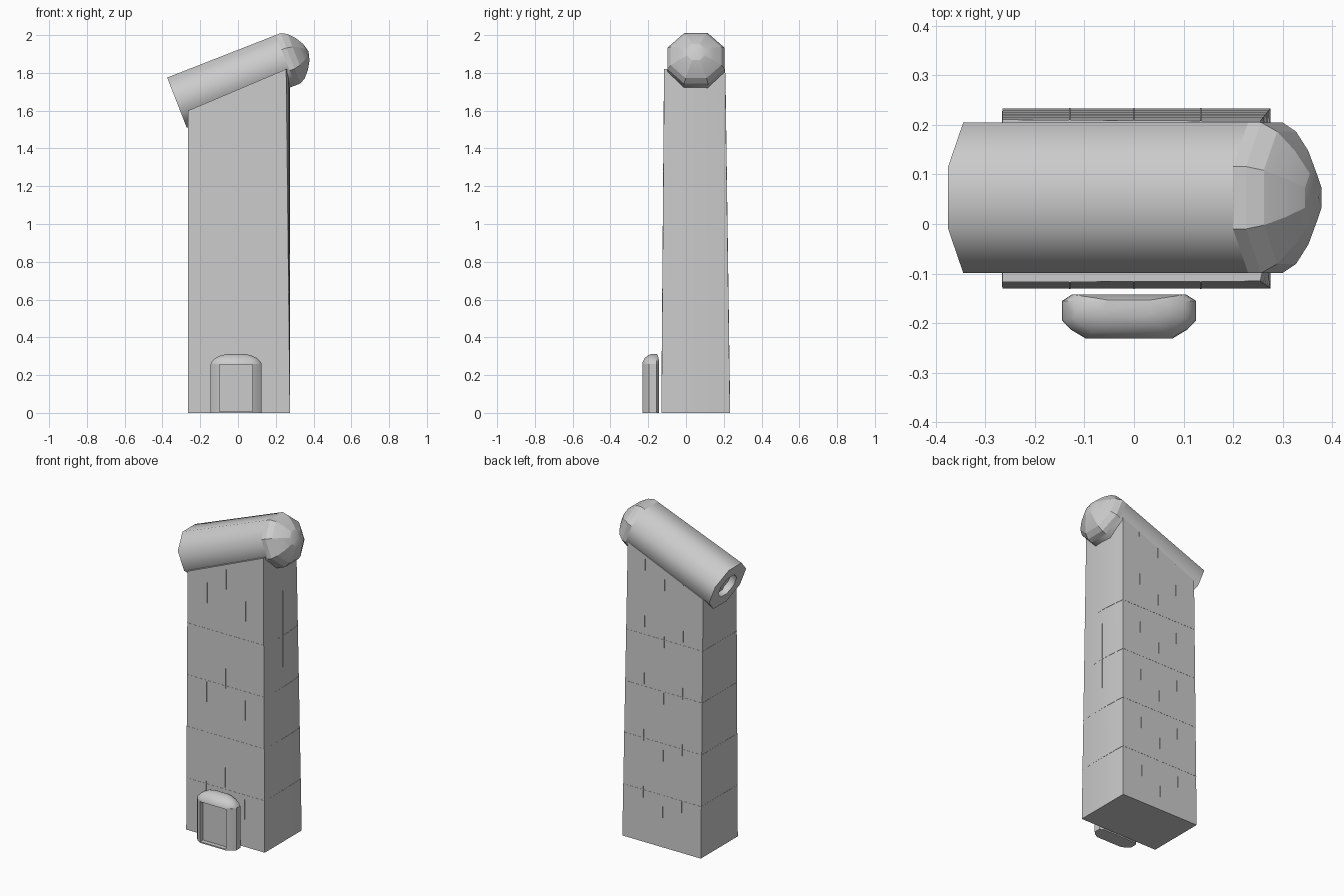
import bpy, bmesh, math
from mathutils import Vector

if "Cube" in bpy.data.objects:
    bpy.data.objects.remove(bpy.data.objects["Cube"])


def finish(name, bm, angle=None):
    bmesh.ops.recalc_face_normals(bm, faces=bm.faces[:])
    me = bpy.data.meshes.new(name)
    bm.to_mesh(me)
    bm.free()
    ob = bpy.data.objects.new(name, me)
    bpy.context.collection.objects.link(ob)
    if angle:
        bpy.ops.object.select_all(action='DESELECT')
        ob.select_set(True)
        bpy.context.view_layer.objects.active = ob
        bpy.ops.object.shade_smooth_by_angle(angle=math.radians(angle))
    return ob


def loft(bm, rings, cap_start=True, cap_end=True):
    rows = [[bm.verts.new(p) for p in r] for r in rings]
    for a, b in zip(rows, rows[1:]):
        n = len(a)
        for i in range(n):
            bm.faces.new((a[i], a[(i + 1) % n], b[(i + 1) % n], b[i]))
    if cap_start:
        bm.faces.new(rows[0][::-1])
    if cap_end:
        bm.faces.new(rows[-1])
    return rows


# Tower proportions: tapered walls, raked top, slightly bowed right wall
LEFT = -0.265


def front_y(z): return -0.13 + 0.008 * z


def back_y(z): return 0.233 - 0.014 * z


def right_x(z, t):  # t runs 0..1 across the right wall
    return 0.275 - 0.011 * z * (2 * t - 1) ** 2


def roof_z(x): return 1.60 + 0.423 * (x - LEFT)


def right_pt(z, t):
    return Vector((right_x(z, t), front_y(z) + (back_y(z) - front_y(z)) * t, z))


# Tower body
TS = [i / 6 for i in range(7)]
bottom = [(LEFT, 0.233, 0), (LEFT, -0.13, 0)] + [right_pt(0, t) for t in TS]
top = [(LEFT, back_y(1.6), 1.6), (LEFT, front_y(1.6), 1.6)]
for t in TS:
    top.append(right_pt(roof_z(right_x(1.82, t)), t))
bm = bmesh.new()
loft(bm, [bottom, top])
finish("tower", bm, 20)

# Panel seams: hair-thin strips lying on the walls
bm = bmesh.new()


def seam(p, q, out):
    p, q, out = Vector(p), Vector(q), Vector(out)
    w = (q - p).cross(out).normalized() * 0.0015
    o = out * 0.001
    loft(bm, [[e - w - o, e + w - o, e + w + o, e - w + o] for e in (p, q)])


levels = [0.32, 0.64, 0.96, 1.28]
for wall, ny in ((front_y, -1), (back_y, 1)):
    for z in levels:
        seam((LEFT, wall(z), z), (right_x(z, 0), wall(z), z), (0, ny, 0))
    for x in (-0.13, 0.0, 0.135):
        zt = roof_z(x)
        seam((x, wall(0), 0), (x, wall(zt), zt), (0, ny, 0))
seam((LEFT, 0.05, 0), (LEFT, 0.05, 1.5), (-1, 0, 0))
seam(right_pt(0, 0.5), right_pt(1.6, 0.5), (1, 0, 0))
for z in levels:
    seam((LEFT, front_y(z), z), (LEFT, back_y(z), z), (-1, 0, 0))
    for a, b in zip(TS, TS[1:]):
        seam(right_pt(z, a), right_pt(z, b), (1, 0, 0))
finish("panel_seams", bm)

# Tilted eight-sided roof tube
A = Vector((-0.323, 0.053, 1.642))
B = Vector((0.252, 0.053, 1.867))
axis = (B - A).normalized()
side = Vector((0, 1, 0))
up = axis.cross(side).normalized()
if up.z < 0:
    up = -up
K = 1 / math.cos(math.pi / 8)


def octagon(c, ry, rz):
    angs = [math.pi / 8 + i * math.pi / 4 for i in range(8)]
    return [c + side * (math.cos(a) * ry * K) + up * (math.sin(a) * rz * K) for a in angs]


bm = bmesh.new()
loft(bm, [octagon(A + axis * 0.04, 0.075, 0.07), octagon(A, 0.075, 0.07),
          octagon(A, 0.152, 0.143), octagon(B, 0.152, 0.143)])
finish("roof_tube", bm, 50)

# Faceted pointed dome on the raised end
bm = bmesh.new()
rings = [octagon(B + axis * d, 0.152 * s, 0.143 * s)
         for d, s in ((0.0, 1.0), (0.028, 1.0), (0.06, 0.88), (0.093, 0.62), (0.118, 0.32))]
rows = loft(bm, rings, True, False)
tip = bm.verts.new(B + axis * 0.13)
for i in range(8):
    bm.faces.new((rows[-1][i], rows[-1][(i + 1) % 8], tip))
finish("roof_dome", bm, 15)

# Entrance porch: posts around a recessed door, rounded roof
CX = -0.01
half = [(0.088, -0.231), (0.118, -0.213), (0.135, -0.195), (0.135, -0.155), (0.115, -0.142)]
plan = [(CX + x, y) for x, y in half] + [(CX - x, y) for x, y in reversed(half)]
notch = plan + [(CX - 0.088, -0.205), (CX + 0.088, -0.205)]
bm = bmesh.new()
loft(bm, [[(x, y, z) for x, y in notch] for z in (0.005, 0.26)])
finish("entrance_body", bm, 35)

bm = bmesh.new()
loft(bm, [[(CX + (x - CX) * s, -0.16 + (y + 0.16) * s, z) for x, y in plan]
          for z, s in ((0.255, 1.0), (0.268, 0.98), (0.29, 0.82), (0.304, 0.6), (0.311, 0.38))])
finish("entrance_roof", bm, 35)

# Door sill
bm = bmesh.new()
loft(bm, [[(x, y, z) for x, y in plan] for z in (0.0, 0.008)])
finish("entrance_sill", bm)
